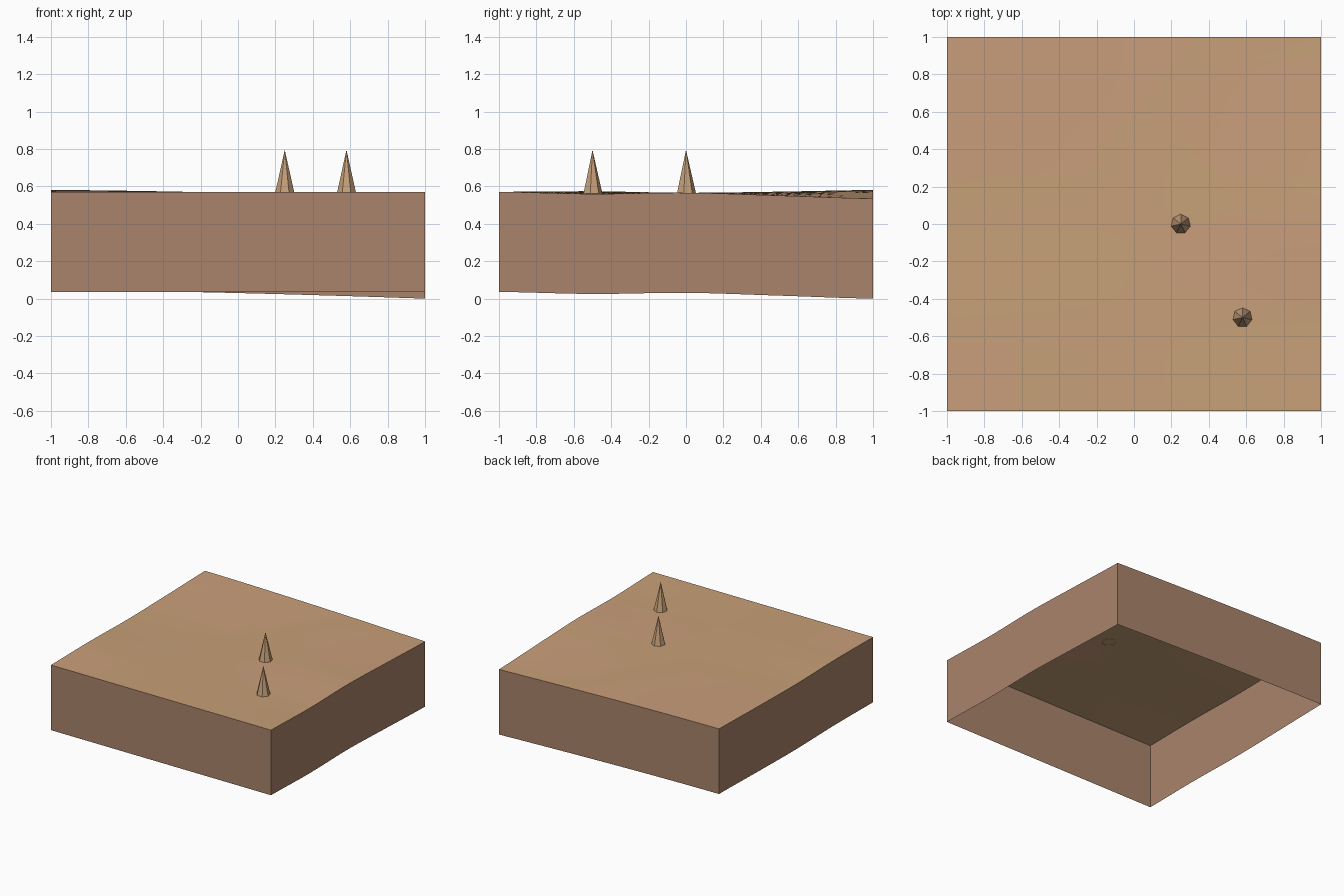
import bpy, bmesh, math

cube = bpy.data.objects.get("Cube")
if cube:
    bpy.data.objects.remove(cube, do_unlink=True)


def make_material(name, rgb):
    mat = bpy.data.materials.new(name)
    mat.use_nodes = True
    colour = (*rgb, 1.0)
    mat.diffuse_color = colour
    mat.node_tree.nodes["Principled BSDF"].inputs["Base Color"].default_value = colour
    return mat


sand = make_material("sand", (0.57, 0.352, 0.188))
warm_sand = make_material("warm_sand", (0.59, 0.345, 0.198))
earth = make_material("earth_brown", (0.402, 0.231, 0.15))

CELLS = 32
WALL = 0.535
LEFT_EDGE = (0.571, 0.574, 0.566, 0.572, 0.581)    # x = -1, front to back
RIGHT_EDGE = (0.571, 0.560, 0.566, 0.551, 0.535)   # x = +1, front to back


def spline(values, t):
    """Smooth curve through evenly spaced values, t in 0..1."""
    last = len(values) - 1
    i = min(int(t * last), last - 1)
    u = t * last - i
    a, b, c, d = (values[min(max(k, 0), last)] for k in range(i - 1, i + 3))
    return b + 0.5 * u * (c - a + u * (2*a - 5*b + 4*c - d + u * (3*(b - c) + d - a)))


def height(x, y):
    t = (y + 1) / 2
    blend = ((x + 1) / 2) ** 1.5
    return spline(LEFT_EDGE, t) * (1 - blend) + spline(RIGHT_EDGE, t) * blend


def is_warm(x, y):
    """Faint warmer patches of ground."""
    hollow = ((x - 0.75) / 0.62) ** 2 + ((y + 0.2) / 0.26) ** 2 < 1
    corner = x < -0.65 and y < -0.65
    far_left = y > 0.27 and y > 0.6 + 1.2 * x
    far_right = ((x - 0.75) / 0.52) ** 2 + ((y - 0.55) / 0.33) ** 2 < 1
    return hollow or corner or far_left or far_right


def add_object(name, bm, materials):
    mesh = bpy.data.meshes.new(name)
    bm.to_mesh(mesh)
    bm.free()
    for mat in materials:
        mesh.materials.append(mat)
    obj = bpy.data.objects.new(name, mesh)
    bpy.context.collection.objects.link(obj)
    return obj


# Rolling ground sheet
bm = bmesh.new()
bmesh.ops.create_grid(bm, x_segments=CELLS, y_segments=CELLS, size=1)
for v in bm.verts:
    v.co.z = height(v.co.x, v.co.y)
for f in bm.faces:
    centre = f.calc_center_median()
    f.material_index = int(is_warm(centre.x, centre.y))
    f.smooth = True
    if f.normal.z < 0:
        f.normal_flip()
add_object("ground", bm, (sand, warm_sand))

# Four side walls following the ground edge, open underneath
corners = ((-1, -1), (1, -1), (1, 1), (-1, 1))
for i, name in enumerate(("front_wall", "left_wall", "back_wall", "right_wall")):
    (x0, y0), (x1, y1) = corners[i], corners[(i + 1) % 4]
    bm = bmesh.new()
    columns = []
    for k in range(CELLS + 1):
        t = k / CELLS
        x, y = x0 + (x1 - x0) * t, y0 + (y1 - y0) * t
        z = height(x, y)
        columns.append((bm.verts.new((x, y, z - WALL)), bm.verts.new((x, y, z))))
    for (a, b), (c, d) in zip(columns, columns[1:]):
        bm.faces.new((a, c, d, b))
    add_object(name, bm, (earth,))

# Seven-sided spikes standing on the ground
SIDES, RADIUS, TIP = 7, 0.053, 0.795
for name, x, y in (("middle_spike", 0.25, 0), ("front_spike", 0.58, -0.5)):
    bm = bmesh.new()
    base_z = height(x, y) - 0.002
    tip = bm.verts.new((x, y, TIP))
    ring = []
    for k in range(SIDES):
        angle = math.pi / 2 + math.tau * k / SIDES
        ring.append(bm.verts.new((x + RADIUS * math.cos(angle),
                                  y + RADIUS * math.sin(angle), base_z)))
    for k in range(SIDES):
        bm.faces.new((ring[k], ring[(k + 1) % SIDES], tip))
    add_object(name, bm, (sand,))
